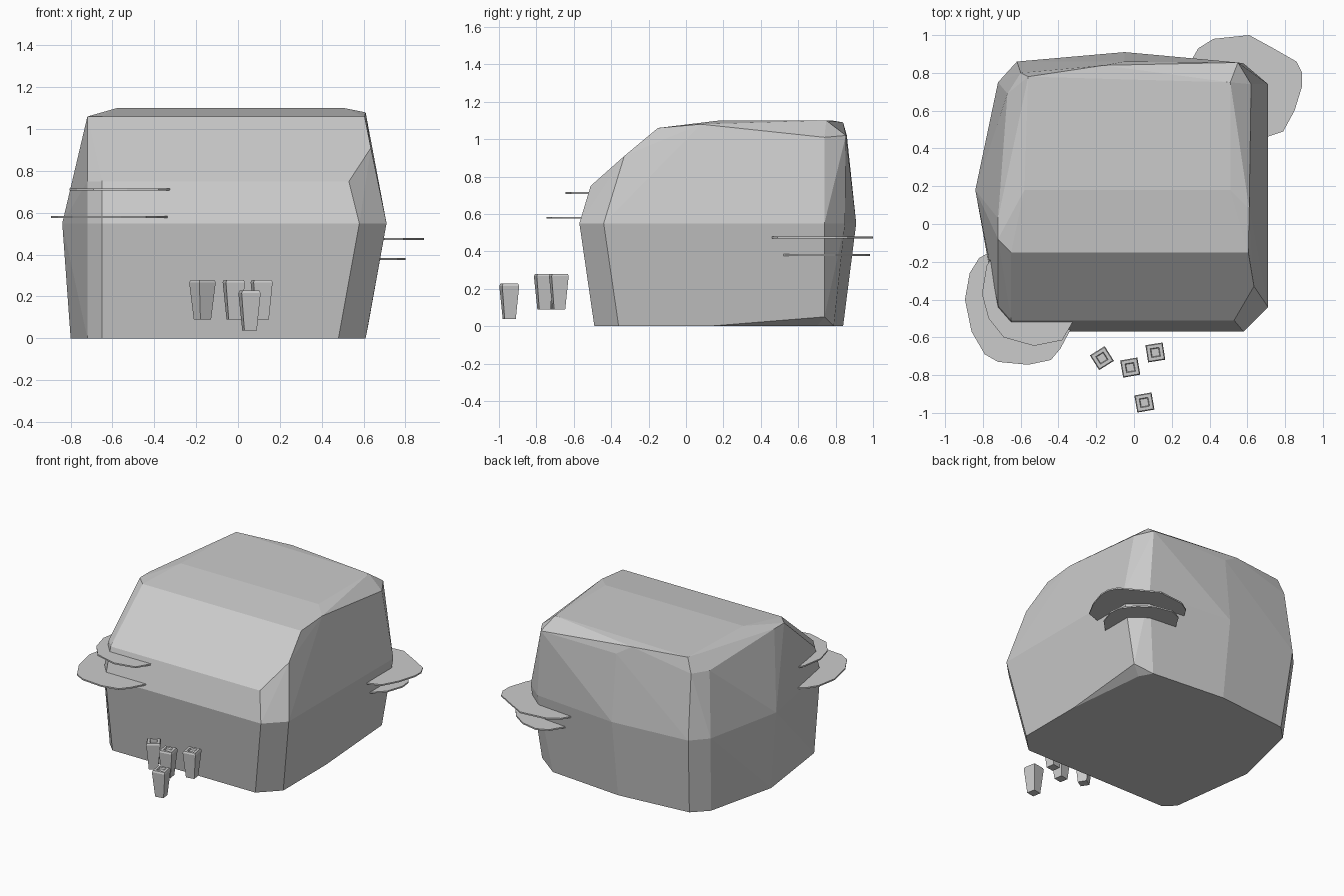
import bpy, bmesh, math
from mathutils import Matrix

if "Cube" in bpy.data.objects:
    bpy.data.objects.remove(bpy.data.objects["Cube"])


def finish(bm, name):
    bmesh.ops.recalc_face_normals(bm, faces=bm.faces)
    mesh = bpy.data.meshes.new(name)
    bm.to_mesh(mesh)
    bm.free()
    ob = bpy.data.objects.new(name, mesh)
    bpy.context.collection.objects.link(ob)
    return ob


# Boulder: faceted hull through its corner points
foot = [(-.65, -.49), (.48, -.49), (.61, -.36), (.61, .12), (.55, .18), (.55, .70),
        (.50, .79), (-.05, .84), (-.58, .79), (-.68, .69), (-.80, .18), (-.72, -.42)]
waist = [(-.65, -.57), (.58, -.57), (.71, -.44), (.71, .74), (.58, .85),
         (-.05, .91), (-.62, .86), (-.72, .75), (-.84, .18), (-.72, -.49)]
upper = [(.62, .18, .05), (.62, .74, .05),
         (-.65, -.51, .75), (-.72, -.43, .75), (.53, -.51, .75), (.635, -.33, .91),
         (-.65, -.15, 1.06), (-.72, -.08, 1.06), (.605, -.15, 1.06),
         (.61, .08, 1.08), (.62, .18, 1.01), (.62, .74, 1.01), (.55, .855, 1.02),
         (-.05, .86, 1.02), (-.16, .84, 1.09), (-.05, .75, 1.1), (.51, .75, 1.1),
         (.51, .18, 1.1), (-.58, .18, 1.1), (-.56, .78, 1.1),
         (-.72, .03, 1.06), (-.72, .18, 1.0), (-.67, .69, 1.0), (-.60, .80, 1.0)]
bm = bmesh.new()
for p in [(x, y, 0) for x, y in foot] + [(x, y, .55) for x, y in waist] + upper:
    bm.verts.new(p)
res = bmesh.ops.convex_hull(bm, input=bm.verts[:])
junk = {g for g in res["geom_interior"] + res["geom_unused"] if isinstance(g, bmesh.types.BMVert)}
bmesh.ops.delete(bm, geom=list(junk), context='VERTS')
bmesh.ops.dissolve_limit(bm, angle_limit=math.radians(1.5), verts=bm.verts[:], edges=bm.edges[:])
finish(bm, "boulder")


# Shelf fungi: thin irregular plates growing from two corners
def shelf(name, outline, z, thick=.01):
    bm = bmesh.new()
    face = bm.faces.new([bm.verts.new((x, y, z - thick / 2)) for x, y in outline])
    ext = bmesh.ops.extrude_face_region(bm, geom=[face])
    bmesh.ops.translate(bm, vec=(0, 0, thick),
                        verts=[v for v in ext["geom"] if isinstance(v, bmesh.types.BMVert)])
    finish(bm, name)


shelf("front_shelf_large", [(-.73, -.13), (-.82, -.18), (-.87, -.26), (-.895, -.40), (-.86, -.57),
                            (-.79, -.69), (-.72, -.73), (-.56, -.745), (-.44, -.72),
                            (-.39, -.66), (-.32, -.53)], .58)
shelf("front_shelf_small", [(-.70, -.10), (-.78, -.22), (-.805, -.37), (-.77, -.50), (-.69, -.60),
                            (-.53, -.645), (-.38, -.615), (-.325, -.52)], .712)
shelf("back_shelf_large", [(.30, .86), (.34, .93), (.42, .98), (.61, 1.0), (.72, .94), (.86, .86),
                           (.89, .80), (.89, .73), (.85, .60), (.79, .49), (.70, .46)], .475)
shelf("back_shelf_small", [(.36, .85), (.42, .95), (.50, .985), (.62, .96), (.72, .89),
                           (.79, .80), (.80, .72), (.76, .60), (.68, .52)], .38)


# Small floating pegs: tapered square posts with bevelled, dimpled tops
def peg(name, x, y, z, turn):
    profile = [(.030, 0), (.046, .178), (.041, .19), (.024, .19), (.020, .18)]
    bm = bmesh.new()
    rings = [[bm.verts.new((sx * h, sy * h, zz)) for sx, sy in ((-1, -1), (1, -1), (1, 1), (-1, 1))]
             for h, zz in profile]
    for a, b in zip(rings, rings[1:]):
        for i in range(4):
            j = (i + 1) % 4
            bm.faces.new((a[i], a[j], b[j], b[i]))
    bm.faces.new(rings[0][::-1])
    bm.faces.new(rings[-1])
    ob = finish(bm, name)
    ob.matrix_world = Matrix.Translation((x, y, z)) @ Matrix.Rotation(math.radians(turn), 4, 'Z')


for i, spec in enumerate([(-.17, -.71, .09, 32), (-.02, -.76, .09, 10),
                          (.113, -.68, .09, 9), (.055, -.945, .038, 10)]):
    peg(f"peg_{i + 1}", *spec)
